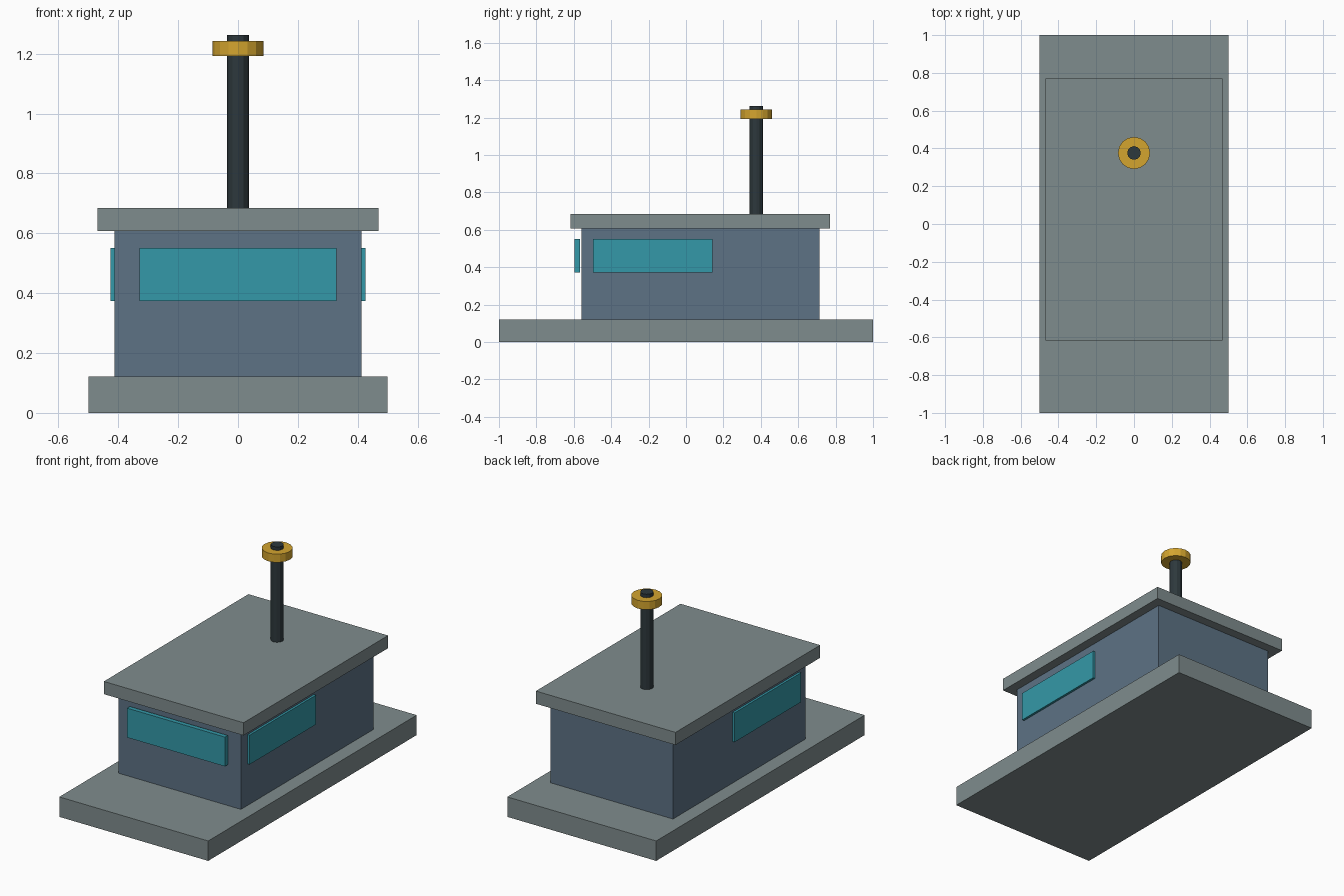
import bpy
from mathutils import Vector

cube = bpy.data.objects.get("Cube")
if cube:
    bpy.data.objects.remove(cube, do_unlink=True)


def material(name, hex_code):
    """Flat material from an sRGB hex code, converted to linear."""
    srgb = [int(hex_code[i:i + 2], 16) / 255 for i in (0, 2, 4)]
    color = [c / 12.92 if c <= 0.04045 else ((c + 0.055) / 1.055) ** 2.4 for c in srgb] + [1]
    mat = bpy.data.materials.new(name)
    mat.use_nodes = True
    mat.diffuse_color = color
    mat.node_tree.nodes["Principled BSDF"].inputs["Base Color"].default_value = color
    return mat


concrete = material("concrete grey", "7F8C8D")
wall = material("slate blue", "5D7285")
glass = material("teal glass", "3498A8")
metal = material("dark metal", "2D383C")
gold = material("gold", "D4A52F")


def box(name, low, high, mat):
    """Box spanning two opposite corners."""
    low, high = Vector(low), Vector(high)
    bpy.ops.mesh.primitive_cube_add(size=1, location=(low + high) / 2)
    obj = bpy.context.object
    obj.name = name
    obj.scale = high - low
    bpy.ops.object.transform_apply(location=False, rotation=False, scale=True)
    obj.data.materials.append(mat)
    return obj


def cylinder(name, radius, bottom, top, sides, mat):
    """Upright cylinder on the mast axis."""
    bpy.ops.mesh.primitive_cylinder_add(
        vertices=sides, radius=radius, depth=top - bottom,
        location=(0, 0.376, (bottom + top) / 2))
    obj = bpy.context.object
    obj.name = name
    obj.data.materials.append(mat)
    return obj


# Slab, cabin and overhanging roof
box("base_slab", (-0.5, -1, 0), (0.5, 1, 0.121), concrete)
box("cabin", (-0.412, -0.56, 0.121), (0.412, 0.713, 0.607), wall)
box("roof", (-0.469, -0.617, 0.607), (0.469, 0.77, 0.684), concrete)

# Front window and the pair of side windows
box("front_window", (-0.329, -0.595, 0.373), (0.329, -0.568, 0.551), glass)
for side, sign in (("left", 1), ("right", -1)):
    inner, outer = sorted((sign * 0.4, sign * 0.426))
    box(side + "_window", (inner, -0.496, 0.373), (outer, 0.141, 0.551), glass)

# Mast with a collar near its tip
cylinder("mast", 0.036, 0.684, 1.263, 12, metal)
cylinder("mast_collar", 0.085, 1.192, 1.242, 16, gold)
